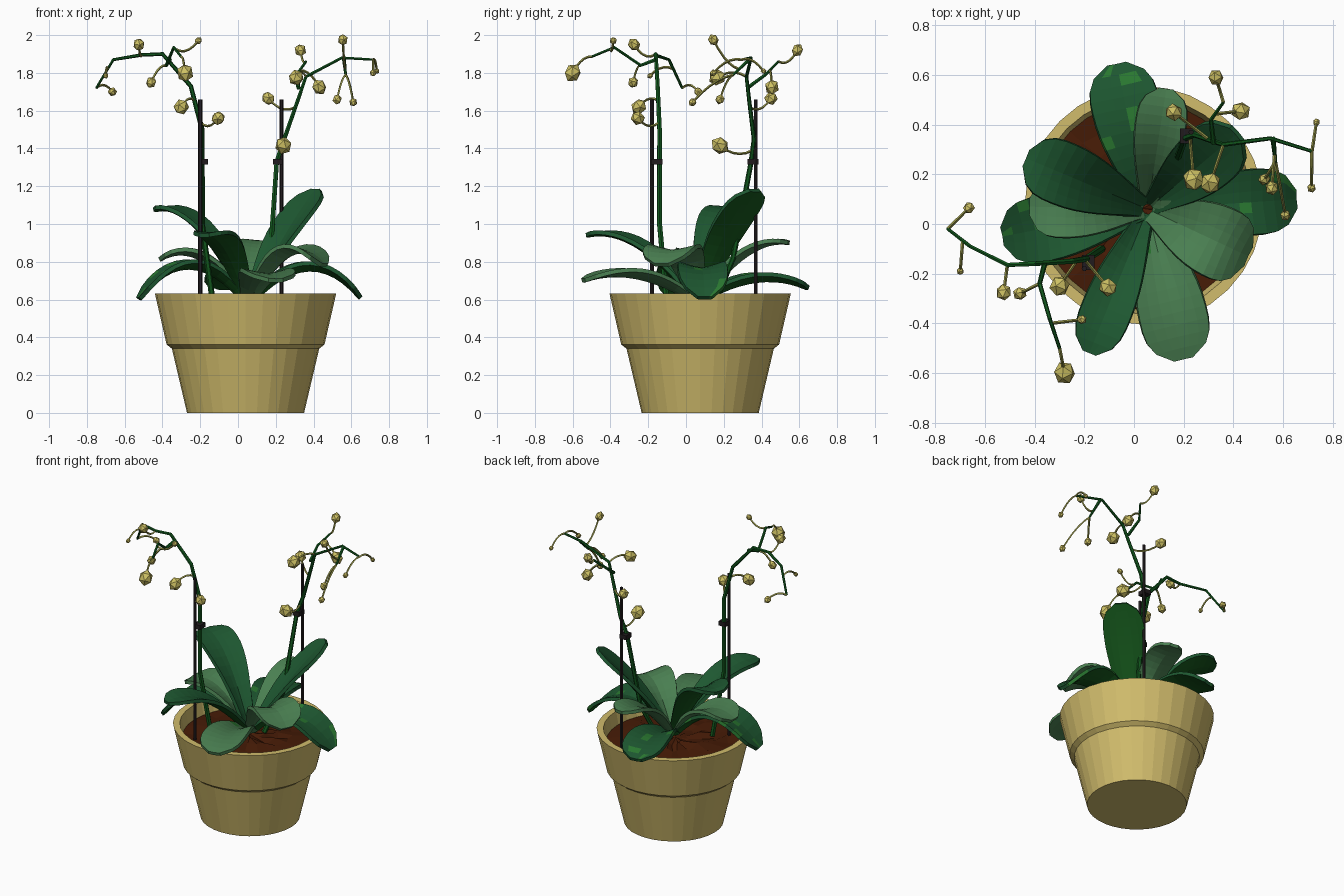
import bpy, bmesh, math, random
from mathutils import Vector as V

if "Cube" in bpy.data.objects:
    bpy.data.objects.remove(bpy.data.objects["Cube"])

random.seed(4)
CENTRE = V((0.04, 0.075, 0))
HUB = V((0.055, 0.06, 0.60))


def mat(name, r, g, b):
    m = bpy.data.materials.new(name)
    m.diffuse_color = (*[(c / 255) ** 2.2 for c in (r, g, b)], 1)
    m.use_nodes = True
    m.node_tree.nodes["Principled BSDF"].inputs["Base Color"].default_value = m.diffuse_color
    return m


POT = mat("tan_pot", 208, 187, 108)
SOIL = mat("brown_bark", 72, 33, 15)
STAKE = mat("black_stake", 38, 33, 35)
STEM = mat("stem_green", 24, 88, 34)
STALK = mat("stalk_olive", 150, 150, 75)
BUD = mat("bud_yellow", 205, 192, 100)
DARK = mat("leaf_dark_green", 35, 88, 52)
LIGHT = mat("leaf_pale_green", 75, 126, 82)
UNDER = mat("leaf_underside_green", 28, 88, 34)
SPOT = mat("leaf_spot_green", 46, 120, 52)


def mesh_object(name, bm, *mats):
    me = bpy.data.meshes.new(name)
    bm.to_mesh(me)
    bm.free()
    for m in mats:
        me.materials.append(m)
    ob = bpy.data.objects.new(name, me)
    bpy.context.collection.objects.link(ob)
    return ob


def lathe(profile, sides=32):
    """Revolve (radius, z) points about the pot axis."""
    bm = bmesh.new()
    rings = [[bm.verts.new(CENTRE + V((r * math.cos(a), r * math.sin(a), z)))
              for a in (2 * math.pi * i / sides for i in range(sides))] for r, z in profile]
    for a, b in zip(rings, rings[1:]):
        for i in range(sides):
            j = (i + 1) % sides
            bm.faces.new((a[i], a[j], b[j], b[i]))
    bmesh.ops.remove_doubles(bm, verts=bm.verts, dist=1e-4)
    bmesh.ops.recalc_face_normals(bm, faces=bm.faces)
    return bm


def tube(name, pts, r0, r1, m, res=1):
    """Tapered round tube along a polyline."""
    cu = bpy.data.curves.new(name, 'CURVE')
    cu.dimensions, cu.bevel_depth, cu.bevel_resolution = '3D', 1.0, res
    cu.use_fill_caps = True
    sp = cu.splines.new('POLY')
    sp.points.add(len(pts) - 1)
    sp.use_smooth = False
    for i, (q, p) in enumerate(zip(sp.points, pts)):
        q.co = (*p, 1)
        q.radius = r0 + (r1 - r0) * i / (len(pts) - 1)
    cu.materials.append(m)
    ob = bpy.data.objects.new(name, cu)
    bpy.context.collection.objects.link(ob)
    bpy.ops.object.select_all(action='DESELECT')
    ob.select_set(True)
    bpy.context.view_layer.objects.active = ob
    bpy.ops.object.convert(target='MESH')


def quad(a, mid, b, t):
    """Quadratic curve passing through a, mid and b."""
    c = mid * 2 - (a + b) / 2
    return a * (1 - t) ** 2 + c * (2 * t * (1 - t)) + b * t * t


# Pot with thick collar and inner wall
mesh_object("pot", lathe([(0, 0), (0.31, 0), (0.39, 0.34), (0.418, 0.362),
                          (0.48, 0.632), (0.438, 0.632), (0.415, 0.52), (0, 0.52)]), POT)

# Rough bark surface
bm = lathe([(0.085 * k, 0.57 - 0.005 * k) for k in range(6)], 24)
for v in bm.verts:
    if (v.co - CENTRE).xy.length < 0.4:
        v.co += V([random.uniform(-0.015, 0.015) for _ in range(3)])
if sum(f.normal.z for f in bm.faces) < 0:
    bmesh.ops.reverse_faces(bm, faces=bm.faces)
mesh_object("bark_surface", bm, SOIL)


def leaf(name, x, y, z, mid_z, width, m, spots=0):
    """Folded strap leaf from the hub to a tip, passing mid_z halfway."""
    tip = V((x, y, z))
    out = tip - HUB
    out.z = 0
    out.normalize()
    base = HUB + out * 0.02
    mid = base.lerp(tip, 0.52)
    mid.z = mid_z
    side = V((out.y, -out.x, 0))
    bm = bmesh.new()
    n, half = 12, 3
    rows = []
    for i in range(n + 1):
        t = i / n
        p = quad(base, mid, tip, t)
        d = (quad(base, mid, tip, t + 0.01) - quad(base, mid, tip, t - 0.01)).normalized()
        up = side.cross(d)
        w = width / 2 * (0.28 + 0.72 * math.sin(min(t / 0.68, 1) * math.pi / 2) ** 1.3)
        if t > 0.75:
            w *= math.sqrt(max(0.08, 1 - ((t - 0.75) / 0.26) ** 2))
        fold = 0.55 * (1 - t) ** 1.5 + 0.08
        rows.append([bm.verts.new(p + side * (w * k / half) + up * (abs(k / half) ** 1.3 * w * fold))
                     for k in range(-half, half + 1)])
    for a, b in zip(rows, rows[1:]):
        for k in range(2 * half):
            f = bm.faces.new((a[k], a[k + 1], b[k + 1], b[k]))
            f.material_index = 2 if random.random() < spots else 0
    under = UNDER if m == DARK else m
    ob = mesh_object(name, bm, m, under, SPOT, under)
    s = ob.modifiers.new("thickness", 'SOLIDIFY')
    s.thickness, s.offset, s.material_offset = 0.022, -1, 1


# Leaves around the hub: tip, middle height, width, colour, share of spots
leaf("back_leaf", -0.07, 0.645, 0.67, 0.71, 0.27, DARK, 0.1)
leaf("back_pale_leaf", 0.13, 0.545, 0.91, 0.85, 0.2, LIGHT)
leaf("tall_leaf", 0.41, 0.36, 1.185, 0.94, 0.25, DARK)
leaf("right_leaf", 0.655, 0.1, 0.615, 0.77, 0.26, DARK, 0.06)
leaf("right_pale_leaf", 0.46, -0.13, 0.79, 0.85, 0.29, LIGHT)
leaf("front_pale_leaf", 0.2, -0.545, 0.71, 0.73, 0.27, LIGHT, 0.04)
leaf("front_leaf", -0.18, -0.52, 0.95, 0.89, 0.2, DARK)
leaf("left_leaf", -0.53, -0.05, 0.61, 0.78, 0.26, DARK, 0.06)
leaf("left_pale_leaf", -0.42, 0.07, 0.82, 0.83, 0.24, LIGHT)
leaf("left_tall_leaf", -0.435, 0.265, 1.085, 0.99, 0.25, DARK)


def support(side, x, y, dx, dy):
    """Stake with the clip that holds the stem."""
    tube(side + "_stake", [(x, y, 0.53), (x, y, 1.66)], 0.011, 0.011, STAKE)
    bm = bmesh.new()
    bmesh.ops.create_cube(bm, size=1)
    for v in bm.verts:
        v.co = V((v.co.x * 0.05 + x + dx, v.co.y * 0.06 + y + dy, v.co.z * 0.03 + 1.33))
    mesh_object(side + "_clip", bm, STAKE)


def flower_spike(side, stems, buds):
    """Stems, then buds from largest to smallest on stalks from the nearest stem point."""
    samples = []
    for i, pts in enumerate(stems):
        pts = [V(p) for p in pts]
        tube(f"{side}_stem_{i + 1}", pts, 0.011 if i else 0.016, 0.007, STEM)
        samples += [a.lerp(b, k / 6) for a, b in zip(pts, pts[1:]) for k in range(7)]
    for i, p in enumerate(map(V, buds)):
        r = 0.045 - 0.03 * i / (len(buds) - 1)
        a = min(samples, key=lambda s: (s - p).length)
        bend = (a + p) / 2 + V((0, 0, 0.025 if p.z < a.z else -0.03))
        path = [quad(a, bend, p, k / 5) for k in range(6)]
        tube(f"{side}_stalk_{i + 1}", path, 0.007, 0.006, STALK, 0)
        bm = bmesh.new()
        bmesh.ops.create_icosphere(bm, subdivisions=1, radius=r)
        rot = (path[-1] - path[-2]).to_track_quat('Z', 'Y')
        for v in bm.verts:
            v.co = rot @ V((v.co.x, v.co.y, v.co.z * 1.15)) + p
        mesh_object(f"{side}_bud_{i + 1}", bm, BUD)


support("left", -0.2, -0.18, 0.015, 0.025)
support("right", 0.23, 0.37, -0.02, -0.015)

# Left flower spike with one forward branch
left_main = [(-0.13, -0.1, 0.56), (-0.19, -0.14, 1.0), (-0.19, -0.14, 1.5), (-0.25, -0.15, 1.73),
             (-0.4, -0.16, 1.9), (-0.51, -0.165, 1.895), (-0.66, -0.09, 1.87), (-0.75, -0.02, 1.72)]
left_branch = [(-0.36, -0.16, 1.87), (-0.38, -0.24, 1.84), (-0.34, -0.38, 1.935), (-0.3, -0.5, 1.885)]
left_buds = [(-0.28, -0.6, 1.8), (-0.3, -0.25, 1.62), (-0.105, -0.255, 1.56), (-0.525, -0.275, 1.95),
             (-0.46, -0.28, 1.75), (-0.665, 0.065, 1.7), (-0.21, -0.385, 1.97), (-0.7, -0.19, 1.785)]
flower_spike("left", [left_main, left_branch], left_buds)

# Right flower spike with a back and a front branch
right_main = [(0.1, 0.14, 0.56), (0.17, 0.25, 0.82), (0.205, 0.345, 1.33), (0.245, 0.36, 1.45),
              (0.315, 0.335, 1.65), (0.36, 0.32, 1.78), (0.55, 0.345, 1.88), (0.717, 0.293, 1.87)]
right_back = [(0.32, 0.325, 1.72), (0.31, 0.42, 1.79), (0.36, 0.49, 1.86)]
right_front = [(0.56, 0.345, 1.88), (0.57, 0.25, 1.79)]
right_buds = [(0.24, 0.18, 1.415), (0.308, 0.165, 1.775), (0.43, 0.455, 1.725), (0.16, 0.45, 1.665),
              (0.33, 0.59, 1.92), (0.555, 0.145, 1.975), (0.525, 0.18, 1.66), (0.61, 0.035, 1.645),
              (0.715, 0.145, 1.8), (0.735, 0.41, 1.81)]
flower_spike("right", [right_main, right_back, right_front], right_buds)
